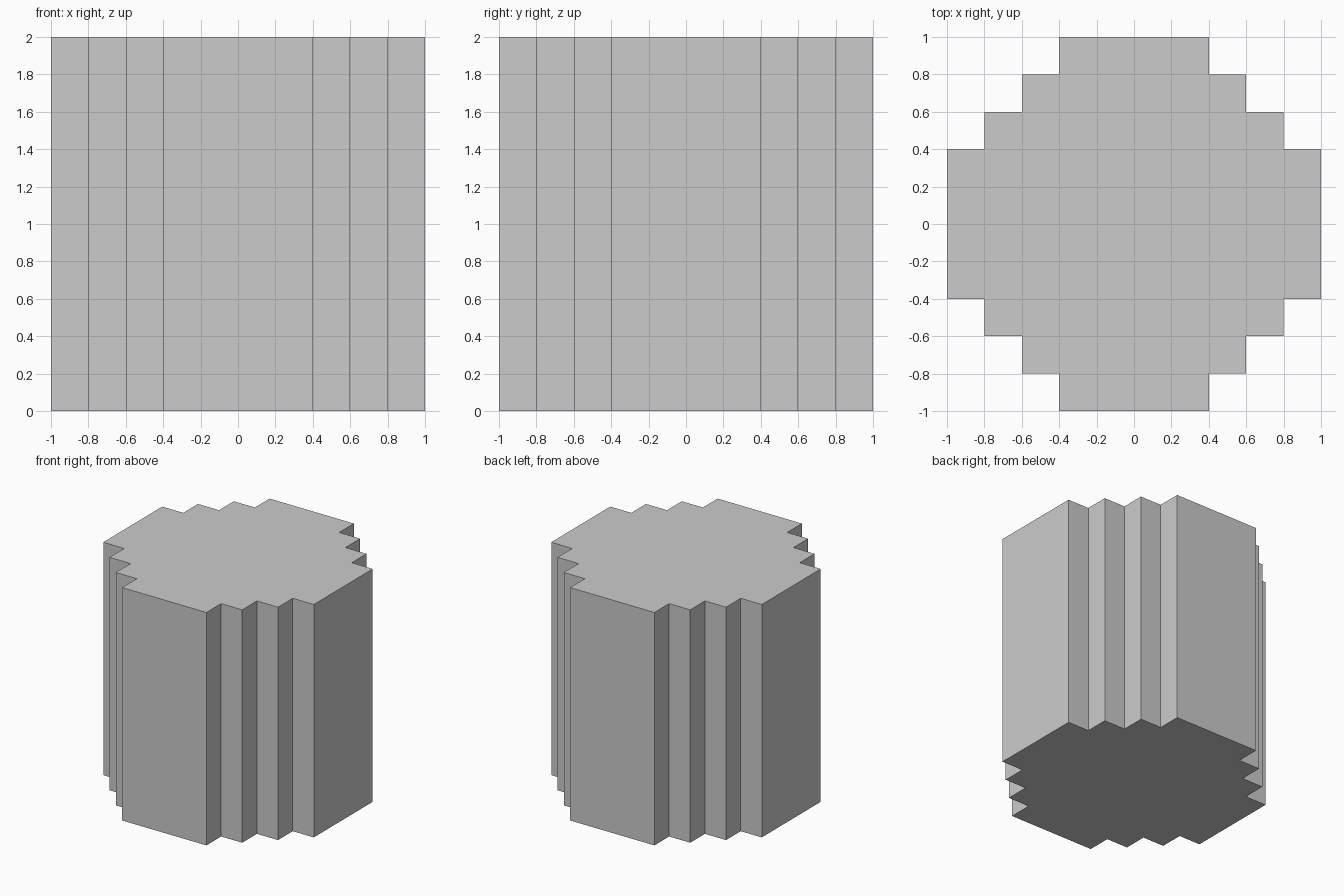
import bpy
import bmesh

if "Cube" in bpy.data.objects:
    bpy.data.objects.remove(bpy.data.objects["Cube"])

HEIGHT = 2.0
# One quadrant of the stepped outline, from the right side round to the back
quadrant = [(1, 0.4), (0.8, 0.4), (0.8, 0.6), (0.6, 0.6),
            (0.6, 0.8), (0.4, 0.8), (0.4, 1)]

# Mirror the quadrant into a full counter-clockwise outline
half = quadrant + [(-x, y) for x, y in reversed(quadrant)]
outline = half + [(-x, -y) for x, y in half]

# Stepped round column: cap face extruded upward
bm = bmesh.new()
base = bm.faces.new([bm.verts.new((x, y, 0)) for x, y in outline])
top = bmesh.ops.extrude_face_region(bm, geom=[base], use_keep_orig=True)
verts = [v for v in top["geom"] if isinstance(v, bmesh.types.BMVert)]
bmesh.ops.translate(bm, verts=verts, vec=(0, 0, HEIGHT))
bmesh.ops.recalc_face_normals(bm, faces=bm.faces)

mesh = bpy.data.meshes.new("stepped_column")
bm.to_mesh(mesh)
bm.free()
column = bpy.data.objects.new("stepped_column", mesh)
bpy.context.collection.objects.link(column)
